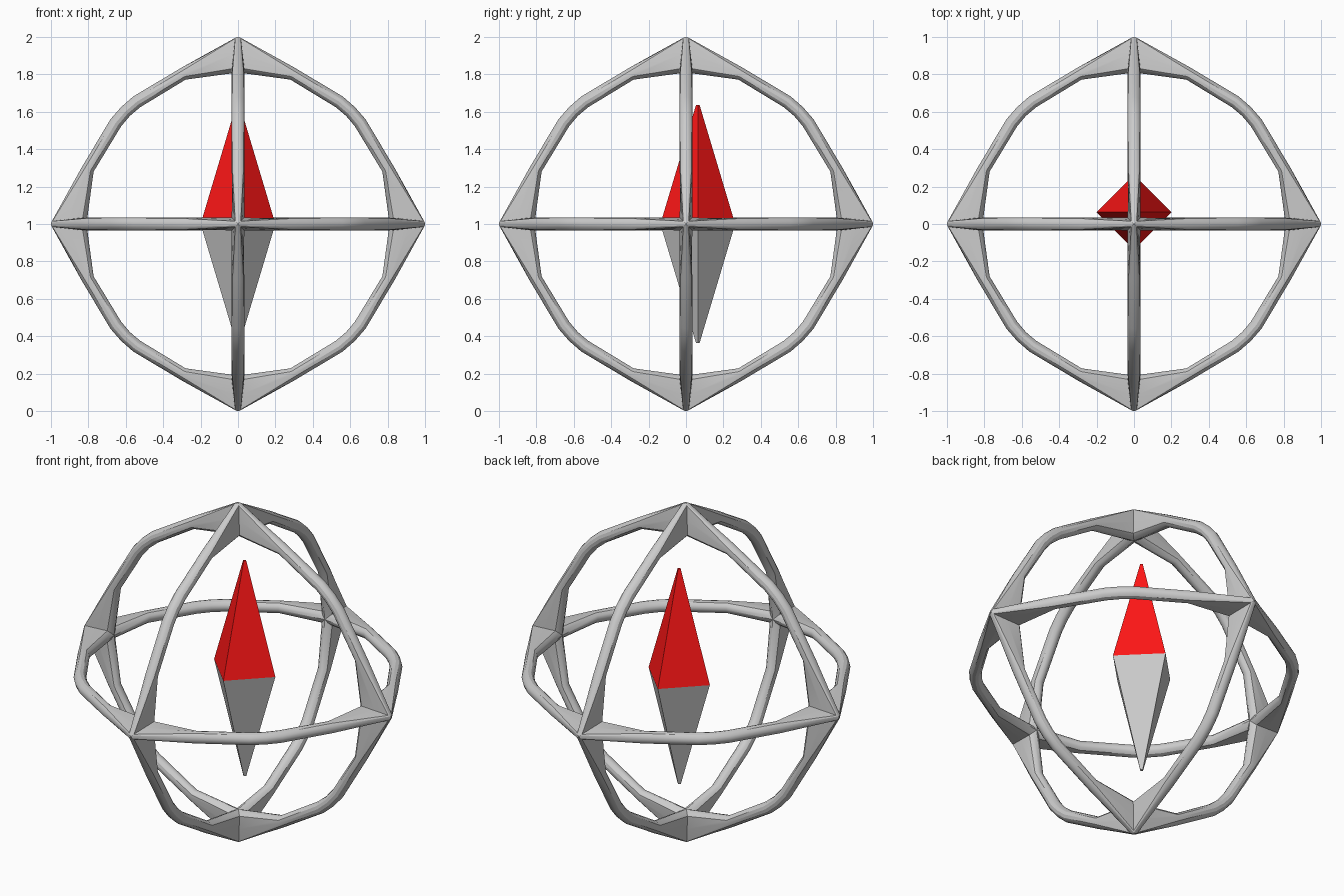
import bpy, bmesh
from math import sin, cos, pi
from mathutils import Vector

if "Cube" in bpy.data.objects:
    bpy.data.objects.remove(bpy.data.objects["Cube"])

CENTER = Vector((0, 0, 1))
SIDES = 12
WIDTH = 0.034


def finish(name, bm):
    bmesh.ops.recalc_face_normals(bm, faces=bm.faces)
    me = bpy.data.meshes.new(name)
    bm.to_mesh(me)
    bm.free()
    ob = bpy.data.objects.new(name, me)
    bpy.context.collection.objects.link(ob)
    return ob


# Cage arm cross-sections as (along first axis, along second axis, sideways)
# Joint section: tall fin cut on the diagonal so four arms meet cleanly
fin = [(1, 0), (0.999, 0.008), (0.992, 0.015), (0.91, 0.025),
       (0.83, 0.034), (0.815, 0.018), (0.81, 0)]
fin += [(r, -s) for r, s in fin[-2:0:-1]]
joint = [(r, abs(s), s) for r, s in fin]


def tube_section(outer, inner):
    o, i = Vector(outer), Vector(inner)
    mid, half = (o + i) / 2, (o - i) / 2
    pts = []
    for k in range(SIDES):
        t = 2 * pi * k / SIDES
        p = mid + half * cos(t)
        pts.append((p.x, p.y, WIDTH * sin(t)))
    return pts


def swap(section):
    return [(b, a, s) for a, b, s in section]


half_arm = [joint,
            tube_section((0.84, 0.295), (0.772, 0.28)),
            tube_section((0.682, 0.56), (0.625, 0.522))]
middle = tube_section((0.625, 0.625), (0.578, 0.578))
arm = half_arm + [middle] + [swap(s) for s in reversed(half_arm)]

# Cage: twelve quarter arms joined at six points
bm = bmesh.new()
axes = [Vector((1, 0, 0)), Vector((0, 1, 0)), Vector((0, 0, 1))]
for i in range(3):
    for sa in (1, -1):
        for sb in (1, -1):
            a, b = axes[i] * sa, axes[(i + 1) % 3] * sb
            n = a.cross(b)
            rings = [[bm.verts.new(CENTER + a * p + b * q + n * s)
                      for p, q, s in sec] for sec in arm]
            for r0, r1 in zip(rings, rings[1:]):
                for k in range(SIDES):
                    j = (k + 1) % SIDES
                    bm.faces.new((r0[k], r0[j], r1[j], r1[k]))
bmesh.ops.remove_doubles(bm, verts=bm.verts, dist=0.0005)
cage = finish("cage", bm)
bpy.context.view_layer.objects.active = cage
cage.select_set(True)
bpy.ops.object.shade_smooth_by_angle()
cage.select_set(False)


# Compass needle: two slim four-sided pyramids with tiny blunt tips
def needle_half(name, direction):
    bm = bmesh.new()
    loops = [[bm.verts.new((r * cos(k * pi / 2), 0.063 + r * sin(k * pi / 2), z))
              for k in range(4)]
             for r, z in ((0.2, 1), (0.01, 1 + 0.635 * direction))]
    for k in range(4):
        j = (k + 1) % 4
        bm.faces.new((loops[0][k], loops[0][j], loops[1][j], loops[1][k]))
    for loop in loops:
        bm.faces.new(loop)
    return finish(name, bm)


red = bpy.data.materials.new("red")
red.diffuse_color = (1.0, 0.008, 0.008, 1)
red.use_nodes = True
red.node_tree.nodes["Principled BSDF"].inputs["Base Color"].default_value = red.diffuse_color
needle_half("needle_top", 1).data.materials.append(red)
needle_half("needle_bottom", -1)
